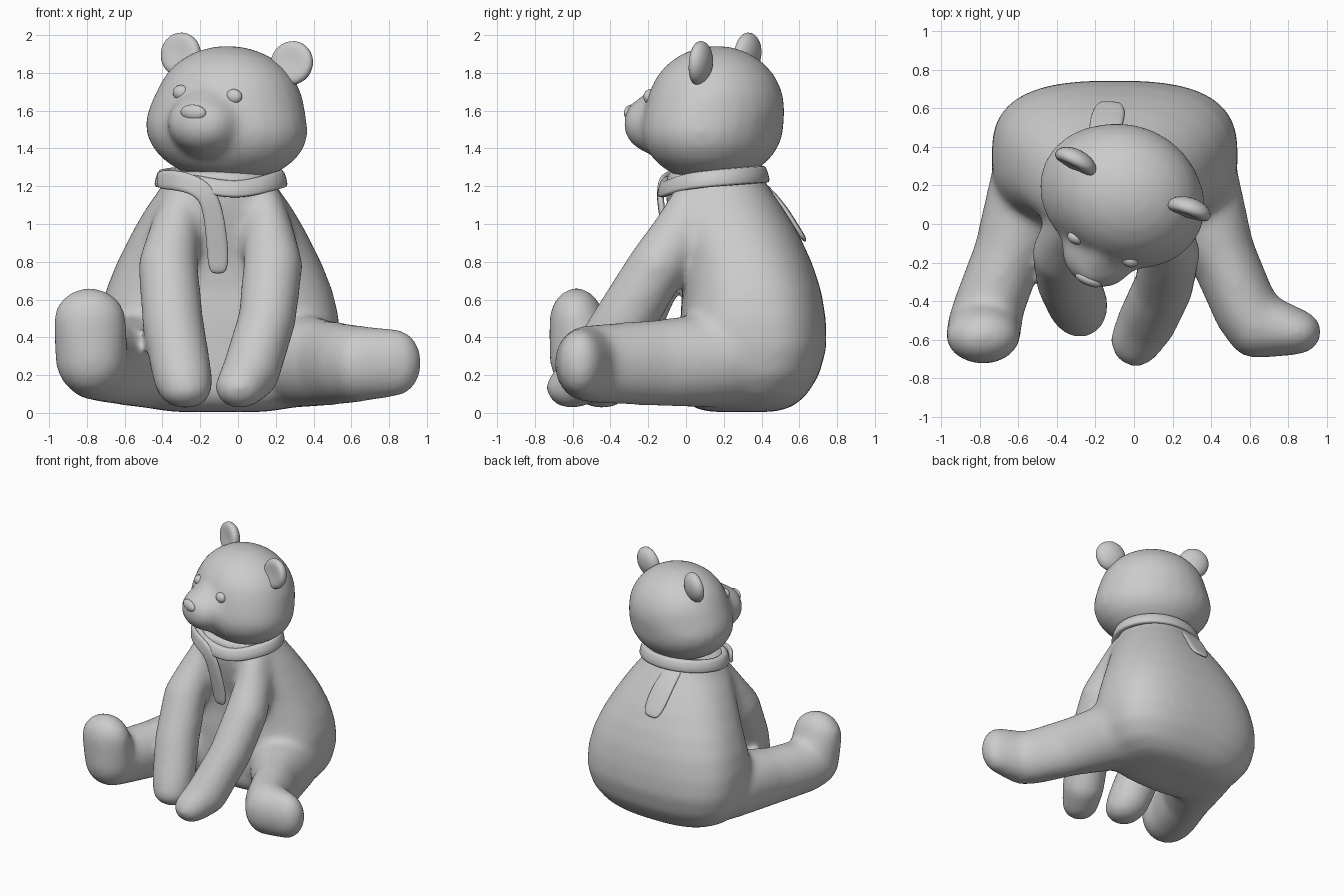
import bpy, bmesh, math
from mathutils import Vector, Matrix

if "Cube" in bpy.data.objects:
    bpy.data.objects.remove(bpy.data.objects["Cube"])


def new_object(name, bm):
    bmesh.ops.recalc_face_normals(bm, faces=bm.faces[:])
    me = bpy.data.meshes.new(name)
    bm.to_mesh(me)
    bm.free()
    for p in me.polygons:
        p.use_smooth = True
    ob = bpy.data.objects.new(name, me)
    bpy.context.collection.objects.link(ob)
    return ob


def fuse(ob, voxel, iterations):
    """Melt overlapping volumes into one soft skin."""
    m = ob.modifiers.new("fuse", 'REMESH')
    m.mode = 'VOXEL'
    m.voxel_size = voxel
    m.use_smooth_shade = True
    s = ob.modifiers.new("soften", 'SMOOTH')
    s.factor = 0.5
    s.iterations = iterations


def ball(bm, centre, radii, seg=32):
    mat = Matrix.Translation(centre) @ Matrix.Diagonal((*radii, 1))
    return bmesh.ops.create_uvsphere(bm, u_segments=seg, v_segments=seg // 2,
                                     radius=1, matrix=mat)["verts"]


def limb(bm, joints):
    """Hull each pair of neighbouring ellipsoids into a tapering limb."""
    for a, b in zip(joints, joints[1:]):
        part = bmesh.new()
        ball(part, *a, seg=24)
        ball(part, *b, seg=24)
        res = bmesh.ops.convex_hull(part, input=part.verts[:])
        junk = {g for g in res["geom_interior"] if isinstance(g, bmesh.types.BMVert)}
        bmesh.ops.delete(part, geom=list(junk), context='VERTS')
        tmp = bpy.data.meshes.new("tmp")
        part.to_mesh(tmp)
        part.free()
        bm.from_mesh(tmp)
        bpy.data.meshes.remove(tmp)


def loft(bm, rings, closed=False):
    vs = [[bm.verts.new(p) for p in r] for r in rings]
    n = len(vs[0])
    pairs = list(zip(vs, vs[1:])) + ([(vs[-1], vs[0])] if closed else [])
    for a, b in pairs:
        for i in range(n):
            bm.faces.new((a[i], a[(i + 1) % n], b[(i + 1) % n], b[i]))
    if not closed:
        bm.faces.new(vs[0][::-1])
        bm.faces.new(vs[-1])


def spow(v, e):
    return math.copysign(abs(v) ** e, v)


# Torso: z, half width, front y, back y (boxier towards the seat)
bm = bmesh.new()
profile = [(0.005, 0.24, 0.12, 0.47), (0.03, 0.41, 0.03, 0.56), (0.09, 0.53, -0.02, 0.635),
           (0.20, 0.61, -0.03, 0.705), (0.35, 0.64, -0.03, 0.745), (0.50, 0.635, -0.03, 0.74),
           (0.65, 0.60, -0.02, 0.715), (0.80, 0.54, -0.03, 0.665), (0.95, 0.465, -0.07, 0.595),
           (1.08, 0.39, -0.10, 0.515), (1.20, 0.305, -0.11, 0.435), (1.28, 0.27, -0.10, 0.39)]
rings = []
for z, rx, yf, yb in profile:
    ring = []
    e = 0.72 + 0.14 * min(1, max(0, z - 0.4) / 0.6)
    for i in range(56):
        a = math.tau * i / 56
        ring.append((-0.1 + rx * spow(math.cos(a), e),
                     (yf + yb) / 2 + (yb - yf) / 2 * spow(math.sin(a), e), z))
    rings.append(ring)
loft(bm, rings)

# Arms
limb(bm, [((0.14, 0.05, 1.12), (0.10, 0.14, 0.10)), ((0.165, -0.04, 0.95), (0.135, 0.155, 0.12)),
          ((0.185, -0.15, 0.78), (0.16, 0.16, 0.15)), ((0.155, -0.32, 0.50), (0.155, 0.17, 0.15)),
          ((0.07, -0.50, 0.22), (0.155, 0.16, 0.16)), ((0.01, -0.605, 0.135), (0.135, 0.14, 0.115))])
limb(bm, [((-0.30, 0.05, 1.12), (0.10, 0.14, 0.10)), ((-0.34, -0.04, 0.95), (0.135, 0.155, 0.12)),
          ((-0.37, -0.15, 0.78), (0.16, 0.16, 0.15)), ((-0.345, -0.29, 0.48), (0.165, 0.17, 0.15)),
          ((-0.295, -0.41, 0.20), (0.16, 0.16, 0.16)), ((-0.28, -0.445, 0.13), (0.145, 0.15, 0.11))])

# Legs and feet
limb(bm, [((0.28, 0.20, 0.28), (0.27, 0.27, 0.255)), ((0.455, -0.15, 0.265), (0.17, 0.2, 0.23)),
          ((0.57, -0.42, 0.26), (0.165, 0.2, 0.215)), ((0.63, -0.52, 0.26), (0.16, 0.18, 0.205)),
          ((0.84, -0.56, 0.265), (0.135, 0.12, 0.18))])
limb(bm, [((-0.48, 0.20, 0.28), (0.27, 0.27, 0.255)), ((-0.65, -0.15, 0.265), (0.18, 0.2, 0.22)),
          ((-0.76, -0.45, 0.27), (0.185, 0.19, 0.205)), ((-0.775, -0.535, 0.29), (0.195, 0.19, 0.205)),
          ((-0.785, -0.58, 0.49), (0.195, 0.145, 0.175))])
fuse(new_object("body", bm), 0.02, 32)

# Head with cheeks, muzzle and bridge
HEAD = (Matrix.Translation((-0.06, 0.13, 1.57)) @ Matrix.Rotation(math.radians(-23), 4, 'Z')
        @ Matrix.Rotation(math.radians(4), 4, 'Y'))
bm = bmesh.new()
limb(bm, [((0, 0.03, 0.04), (0.405, 0.36, 0.335)), ((0, 0.01, -0.06), (0.445, 0.365, 0.29))])
limb(bm, [((0, -0.10, -0.04), (0.28, 0.24, 0.25)), ((0, -0.32, -0.04), (0.19, 0.165, 0.155))])
limb(bm, [((0, -0.20, 0.14), (0.10, 0.11, 0.06)), ((0, -0.39, 0.02), (0.10, 0.09, 0.065))])
bm.transform(HEAD)
fuse(new_object("head", bm), 0.016, 36)
bm = bmesh.new()
ball(bm, (0, -0.455, 0.02), (0.072, 0.03, 0.042))
bm.transform(HEAD)
new_object("nose", bm)

# Eyes and dished ears
for side, label in ((-1, "right"), (1, "left")):
    bm = bmesh.new()
    ball(bm, (side * 0.152, -0.278, 0.115), (0.046, 0.035, 0.04), 24)
    bm.transform(HEAD)
    new_object(label + "_eye", bm)

    bm = bmesh.new()
    for v in ball(bm, (0, 0, 0), (0.115, 0.066, 0.118)):
        r = math.hypot(v.co.x, v.co.z) / 0.118
        if v.co.y < 0:
            v.co.y += 0.04 * max(0, 1 - r * r) ** 1.3
    bm.transform(HEAD @ Matrix.Translation((side * 0.32, 0.08, 0.305))
                 @ Matrix.Rotation(math.radians(side * 35), 4, 'Y')
                 @ Matrix.Rotation(math.radians(-8), 4, 'X'))
    new_object(label + "_ear", bm)

# Scarf band, drooping at the front
bm = bmesh.new()
rings = []
for i in range(56):
    a = math.tau * i / 56
    c, s = math.cos(a), math.sin(a)
    droop = 0.035 * math.exp(-((a - 1.58 * math.pi) / 0.6) ** 2)
    ring = []
    for j in range(12):
        t = math.tau * j / 12
        h = spow(math.sin(t), 0.6)
        out = 0.026 * spow(math.cos(t), 0.6) - 0.012 * h
        ring.append((-0.09 + (0.32 + out) * c, 0.145 + (0.265 + out) * s,
                     1.242 + 0.022 * s - droop + 0.045 * h))
    rings.append(ring)
loft(bm, rings, closed=True)
new_object("scarf_band", bm)


def ribbon(name, path, normal, thick):
    """Flat strip along (point, half width) stations."""
    bm = bmesh.new()
    pts = [Vector(p) for p, w in path]
    rows = []
    for i, (p, w) in enumerate(path):
        tan = pts[min(i + 1, len(pts) - 1)] - pts[max(i - 1, 0)]
        wide = tan.cross(Vector(normal)).normalized() * w
        rows.append([bm.verts.new(pts[i] + wide * k) for k in (-1, 0, 1)])
    for a, b in zip(rows, rows[1:]):
        for k in (0, 1):
            bm.faces.new((a[k], a[k + 1], b[k + 1], b[k]))
    ob = new_object(name, bm)
    m = ob.modifiers.new("thickness", 'SOLIDIFY')
    m.thickness = thick
    m.offset = 0
    m = ob.modifiers.new("round", 'SUBSURF')
    m.levels = m.render_levels = 2


# Scarf tails
ribbon("scarf_front_tail",
       [((-0.43, 0.03, 1.235), 0.05), ((-0.36, -0.065, 1.235), 0.055), ((-0.26, -0.125, 1.22), 0.055),
        ((-0.17, -0.14, 1.17), 0.055), ((-0.135, -0.13, 1.08), 0.055), ((-0.115, -0.11, 0.95), 0.057),
        ((-0.105, -0.085, 0.82), 0.06), ((-0.105, -0.075, 0.735), 0.045)], (0, -1, 0), 0.035)
ribbon("scarf_back_tail",
       [((-0.17, 0.36, 1.25), 0.075), ((-0.165, 0.43, 1.19), 0.075), ((-0.145, 0.52, 1.09), 0.09),
        ((-0.13, 0.58, 0.99), 0.09), ((-0.12, 0.635, 0.905), 0.065)], (0, 0.8, 0.6), 0.03)
